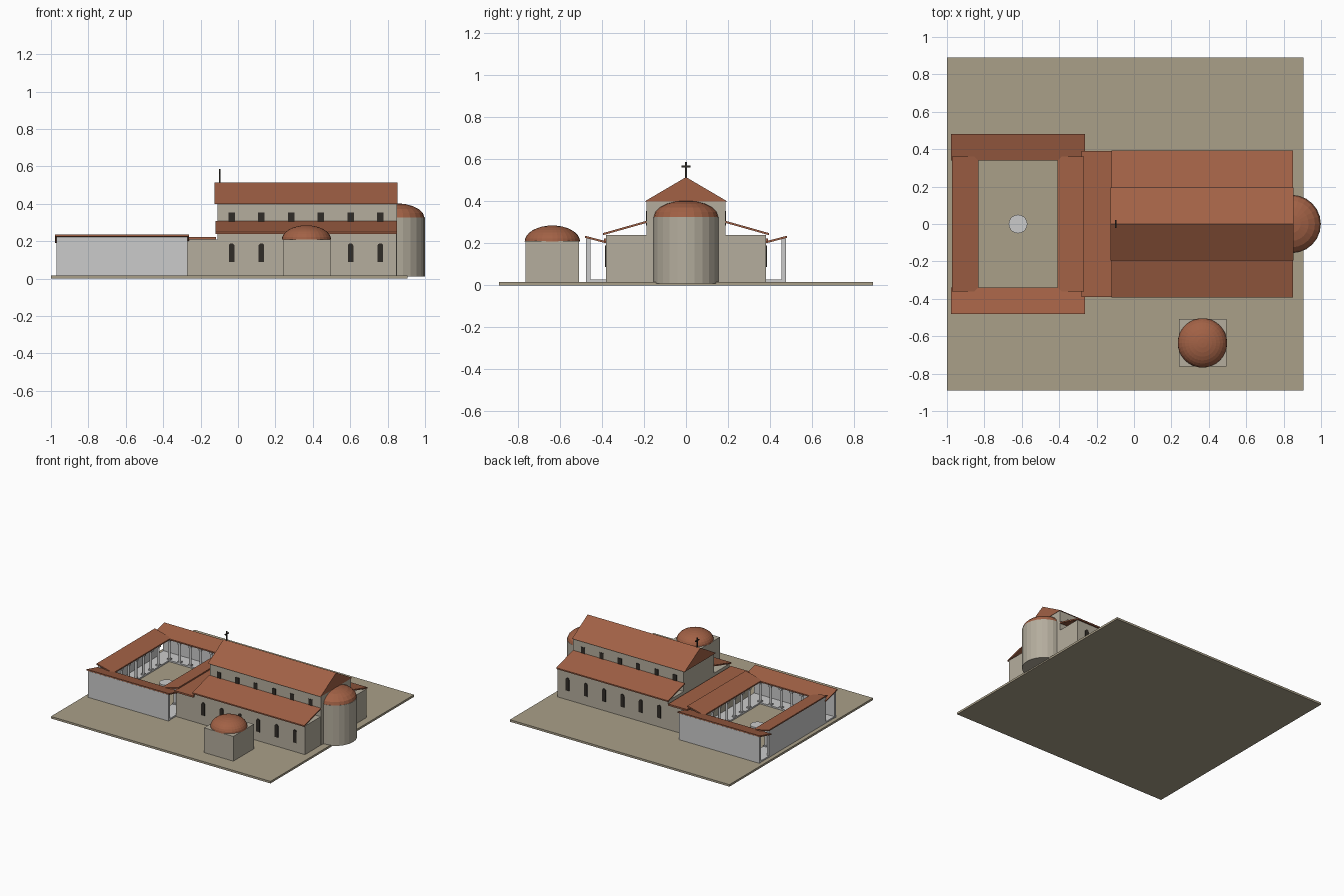
import bpy, bmesh
from math import pi, sin, cos
from mathutils import Matrix, Vector

if "Cube" in bpy.data.objects:
    bpy.data.objects.remove(bpy.data.objects["Cube"])

def mat(name, r, g, b):
    m = bpy.data.materials.new(name)
    m.diffuse_color = (r, g, b, 1)
    m.use_nodes = True
    m.node_tree.nodes["Principled BSDF"].inputs["Base Color"].default_value = m.diffuse_color
    return m

STONE = mat("stone", 0.46, 0.42, 0.34)
TILE = mat("tile", 0.36, 0.12, 0.06)
EARTH = mat("earth", 0.40, 0.35, 0.25)
DARK = mat("dark", 0.03, 0.025, 0.02)

def finish(name, bm, m=None, M=None):
    if M:
        bm.transform(M)
    bmesh.ops.recalc_face_normals(bm, faces=bm.faces)
    me = bpy.data.meshes.new(name)
    bm.to_mesh(me)
    bm.free()
    if m:
        me.materials.append(m)
    ob = bpy.data.objects.new(name, me)
    bpy.context.collection.objects.link(ob)
    return ob

def add_box(bm, x0, x1, y0, y1, z0, z1):
    T = Matrix.Translation(((x0 + x1) / 2, (y0 + y1) / 2, (z0 + z1) / 2))
    bmesh.ops.create_cube(bm, size=1, matrix=T @ Matrix.Diagonal((x1 - x0, y1 - y0, z1 - z0, 1)))

def box(name, b, m=None, M=None):
    bm = bmesh.new()
    add_box(bm, *b)
    return finish(name, bm, m, M)

def add_prism(bm, pts, d):
    # extrude a closed outline along d
    f = bm.faces.new([bm.verts.new(p) for p in pts])
    r = bmesh.ops.extrude_face_region(bm, geom=[f])
    bmesh.ops.translate(bm, vec=Vector(d), verts=[v for v in r["geom"] if isinstance(v, bmesh.types.BMVert)])

def prism_x(name, yz, x0, x1, m=None, M=None):
    bm = bmesh.new()
    add_prism(bm, [(x0, y, z) for y, z in yz], (x1 - x0, 0, 0))
    return finish(name, bm, m, M)

def add_cyl(bm, x, y, r, z0, z1, n):
    bmesh.ops.create_cone(bm, cap_ends=True, segments=n, radius1=r, radius2=r, depth=z1 - z0,
                          matrix=Matrix.Translation((x, y, (z0 + z1) / 2)))

def dome(name, x, y, z, r, h, n, rings):
    bm = bmesh.new()
    bmesh.ops.create_uvsphere(bm, u_segments=n, v_segments=rings * 2, radius=1)
    bmesh.ops.bisect_plane(bm, geom=bm.verts[:] + bm.edges[:] + bm.faces[:], plane_co=(0, 0, 0),
                           plane_no=(0, 0, -1), clear_outer=True, dist=1e-4)
    bmesh.ops.holes_fill(bm, edges=[e for e in bm.edges if e.is_boundary])
    return finish(name, bm, TILE, Matrix.Translation((x, y, z)) @ Matrix.Diagonal((r, r, h, 1)))

G = 0.016
# ground slab
box("ground", (-1, 0.905, -0.89, 0.89, 0, G), EARTH)

# nave, aisles and narthex
box("nave", (-0.11, 0.85, -0.187, 0.187, 0.01, 0.402), STONE)
prism_x("nave_roof", [(-0.196, 0.4), (0.196, 0.4), (0, 0.515)], -0.125, 0.853, TILE)
for side, s in (("south", -1), ("north", 1)):
    box(side + "_aisle", (-0.11, 0.848, *sorted((s * 0.18, s * 0.381)), 0.01, 0.24), STONE)
    prism_x(side + "_aisle_roof", [(s * 0.185, 0.298), (s * 0.185, 0.308), (s * 0.394, 0.249), (s * 0.394, 0.239)],
            -0.12, 0.85, TILE)
box("narthex", (-0.27, -0.11, -0.381, 0.381, 0.01, 0.21), STONE)
box("narthex_roof", (-0.28, -0.118, -0.39, 0.39, 0.209, 0.222), TILE)

# windows: square clerestory lights and round-headed aisle lights
xs = [-0.034 + 0.159 * i for i in range(6)]
for side, s in (("south", -1), ("north", 1)):
    bm = bmesh.new()
    for x in xs:
        add_box(bm, x - 0.017, x + 0.017, *sorted((s * 0.18, s * 0.19)), 0.285, 0.354)
    finish(side + "_clerestory_windows", bm, DARK)
    bm = bmesh.new()
    for x in xs:
        pts = [(x - 0.015, 0.088), (x + 0.015, 0.088)]
        pts += [(x + 0.015 * cos(pi * k / 8), 0.174 + 0.015 * sin(pi * k / 8)) for k in range(9)]
        add_prism(bm, [(px, s * 0.376, pz) for px, pz in pts], (0, s * 0.01, 0))
    finish(side + "_aisle_windows", bm, DARK)

# apse
bm = bmesh.new()
add_cyl(bm, 0.843, 0, 0.156, 0.01, 0.326, 24)
finish("apse", bm, STONE)
dome("apse_half_dome", 0.843, 0, 0.326, 0.154, 0.077, 24, 5)

# cross on the west gable
bm = bmesh.new()
add_box(bm, -0.101, -0.093, -0.004, 0.004, 0.505, 0.586)
add_box(bm, -0.101, -0.093, -0.021, 0.021, 0.562, 0.57)
finish("roof_cross", bm, DARK)

# baptistery
box("baptistery", (0.24, 0.494, -0.763, -0.509, 0.01, 0.21), STONE)
dome("baptistery_dome", 0.366, -0.636, 0.208, 0.132, 0.077, 32, 8)

# atrium porticoes: local x along the range, local y from outer wall to court
def portico(side, length, M, n, wall=True):
    h = length / 2
    prism_x(side + "_portico_roof", [(-0.006, 0.226), (-0.006, 0.236), (0.136, 0.2), (0.136, 0.19)], -h, h, TILE, M)
    box(side + "_portico_floor", (-h + 0.01, h - 0.01, 0.002, 0.128, 0.01, 0.027), None, M)
    if wall:
        box(side + "_portico_wall", (-h + 0.008, h - 0.008, 0, 0.02, 0.01, 0.222), None, M)
    bm = bmesh.new()
    for i in range(n):
        x = (-h + 0.13) + (length - 0.26) * i / (n - 1)
        add_cyl(bm, x, 0.115, 0.009, 0.027, 0.175, 12)
        add_box(bm, x - 0.013, x + 0.013, 0.102, 0.128, 0.172, 0.184)
        add_box(bm, x - 0.013, x + 0.013, 0.102, 0.128, 0.027, 0.036)
    finish(side + "_columns", bm, None, M)
    box(side + "_beam", (-h + 0.12, h - 0.12, 0.106, 0.124, 0.183, 0.196), None, M)

def place(x, y, a):
    return Matrix.Translation((x, y, 0)) @ Matrix.Rotation(a, 4, "Z")

portico("south", 0.715, place(-0.62, -0.475, 0), 6)
portico("north", 0.715, place(-0.62, 0.475, pi), 6)
portico("west", 0.72, place(-0.968, 0, -pi / 2), 6)
portico("east", 0.72, place(-0.272, 0, pi / 2), 6, wall=False)

# fountain in the court
bm = bmesh.new()
add_cyl(bm, -0.62, 0, 0.05, 0.01, 0.045, 20)
finish("fountain", bm)
